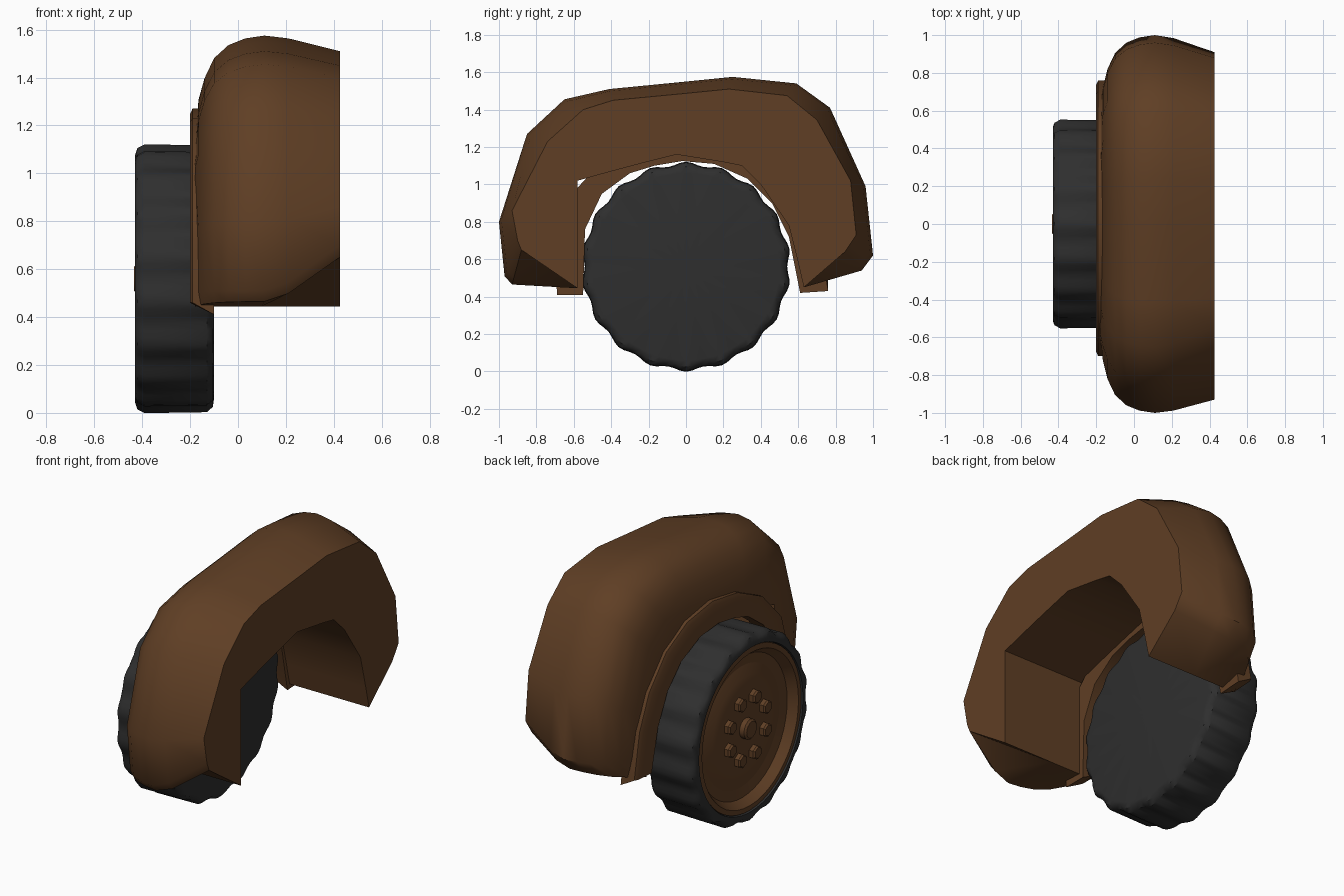
import bpy, bmesh, math
from mathutils import Vector

cube = bpy.data.objects.get("Cube")
if cube:
    bpy.data.objects.remove(cube, do_unlink=True)


def material(name, color):
    m = bpy.data.materials.new(name)
    m.use_nodes = True
    m.diffuse_color = color
    m.node_tree.nodes["Principled BSDF"].inputs["Base Color"].default_value = color
    return m


BROWN = material("brown_paint", (0.115, 0.049, 0.018, 1))
RUBBER = material("dark_rubber", (0.028, 0.028, 0.028, 1))


def finish(bm, name, mat, angle):
    bmesh.ops.remove_doubles(bm, verts=bm.verts, dist=0.0001)
    bmesh.ops.recalc_face_normals(bm, faces=bm.faces)
    mesh = bpy.data.meshes.new(name)
    bm.to_mesh(mesh)
    bm.free()
    mesh.materials.append(mat)
    ob = bpy.data.objects.new(name, mesh)
    bpy.context.collection.objects.link(ob)
    bpy.ops.object.select_all(action='DESELECT')
    ob.select_set(True)
    bpy.context.view_layer.objects.active = ob
    bpy.ops.object.shade_smooth_by_angle(angle=math.radians(angle))
    return ob


def loft(rings, name, mat, angle, closed=False, caps=True):
    """Skin a row of equal rings; caps fan out from each end ring's last point."""
    bm = bmesh.new()
    rows = [[bm.verts.new(p) for p in ring] for ring in rings]
    n = len(rows[0])
    pairs = list(zip(rows, rows[1:])) + ([(rows[-1], rows[0])] if closed else [])
    for a, b in pairs:
        for i in range(n):
            j = (i + 1) % n
            bm.faces.new((a[i], a[j], b[j], b[i]))
    if caps:
        for row in (rows[0], rows[-1]):
            for i in range(n - 2):
                bm.faces.new((row[-1], row[i], row[i + 1]))
    return finish(bm, name, mat, angle)


# Fender body: widest outline, flat side outline and wheel opening, as (y, z)
widest = [(-.93, .465), (-.97, .51), (-1, .8), (-.85, 1.27), (-.65, 1.455), (-.41, 1.51),
          (0, 1.55), (.25, 1.575), (.59, 1.54), (.77, 1.41), (.96, .99), (1, .62), (.94, .54)]
flat = [(-.88, .65), (-.9, .7), (-.93, .86), (-.74, 1.23), (-.55, 1.4), (-.39, 1.45),
        (-.02, 1.485), (.23, 1.51), (.54, 1.475), (.7, 1.345), (.88, 1.02), (.91, .73), (.85, .64)]
opening = [(-.58, .445), (-.58, .5), (-.58, .75), (-.58, 1.02), (-.4, 1.07), (-.25, 1.11),
           (-.05, 1.16), (.2, 1.12), (.3, 1.1), (.4, 1), (.55, .78), (.6, .58), (.63, .45)]
shoulder = [(.03, .012), (-.04, .04), (-.1, .095), (-.14, .18), (-.165, .28)]

rings = []
for w, f, o in zip(widest, flat, opening):
    w, f, o = Vector(w), Vector(f), Vector(o)
    inward = (o - w).normalized()
    section = [(.425, o), (.425, f), (.21, w.lerp(f, .18)), (.11, w)]
    section += [(x, w + inward * d) for x, d in shoulder]
    section += [(-.18, o), (.1, o)]
    rings.append([(x, p.x, p.y) for x, p in section])
loft(rings, "fender_body", BROWN, 42)

# Arch lip around the wheel, with slanted ends
lip_out = [(-.69, .41), (-.7, .7), (-.63, .93), (-.45, 1.12), (-.22, 1.23), (.02, 1.27),
           (.26, 1.235), (.46, 1.13), (.62, .95), (.71, .75), (.76, .43)]
lip_in = [(-.55, .41), (-.54, .76), (-.45, .95), (-.3, 1.06), (-.17, 1.1), (-.02, 1.125),
          (.15, 1.11), (.33, 1.03), (.46, .9), (.55, .72), (.61, .42)]
rings = []
for i, (a, b) in enumerate(zip(lip_out, lip_in)):
    lift = .05 if i in (0, len(lip_out) - 1) else 0
    a, b = Vector(a), Vector(b)
    c = a.lerp(b, .15)
    rings.append([(-.1, a.x, a.y), (-.19, a.x, a.y + lift), (-.2, c.x, c.y + lift),
                  (-.2, b.x, b.y + lift), (-.1, b.x, b.y)])
loft(rings, "arch_lip", BROWN, 30)

# Wheel parts turn about an axis along x
AXLE = .56


def lathe(profile, name, mat, segments, angle, lobes=0, depth=0):
    rings = []
    for s in range(segments):
        t = math.tau * s / segments
        ring = []
        for x, r in profile:
            if r > .52:
                r -= depth * (.5 - .5 * math.cos(lobes * t))
            ring.append((x, r * math.sin(t), AXLE + r * math.cos(t)))
        rings.append(ring)
    bm = bmesh.new()
    rows = [[bm.verts.new(p) for p in ring] for ring in rings]
    for a, b in zip(rows, rows[1:] + rows[:1]):
        for i in range(len(profile) - 1):
            if profile[i][1] == 0:
                bm.faces.new((a[i], a[i + 1], b[i + 1]))
            elif profile[i + 1][1] == 0:
                bm.faces.new((a[i], a[i + 1], b[i]))
            else:
                bm.faces.new((a[i], a[i + 1], b[i + 1], b[i]))
    return finish(bm, name, mat, angle)


lathe([(-.1, 0), (-.1, .5), (-.105, .535), (-.13, .557), (-.39, .561), (-.42, .545),
       (-.43, .515), (-.43, .49), (-.36, .48)], "tyre", RUBBER, 108, 40, 18, .02)
lathe([(-.37, .485), (-.422, .485), (-.425, .455), (-.375, .42), (-.365, .36),
       (-.385, .3), (-.395, .25), (-.395, 0)], "wheel_rim", BROWN, 48, 25)


# Hub cap and ring of hexagonal nuts
def stud(name, y, z, radius, top, sides):
    rings = []
    for x, r in ((-.38, radius), (top + .01, radius), (top, radius * .8)):
        rings.append([(x, y + r * math.sin(math.tau * k / sides),
                       z + r * math.cos(math.tau * k / sides)) for k in range(sides)])
    loft(rings, name, BROWN, 30)


stud("hub_cap", 0, AXLE, .06, -.435, 16)
for k in range(8):
    t = math.tau * (k + .5) / 8
    stud(f"wheel_nut_{k + 1}", .18 * math.sin(t), AXLE + .18 * math.cos(t), .042, -.43, 6)
